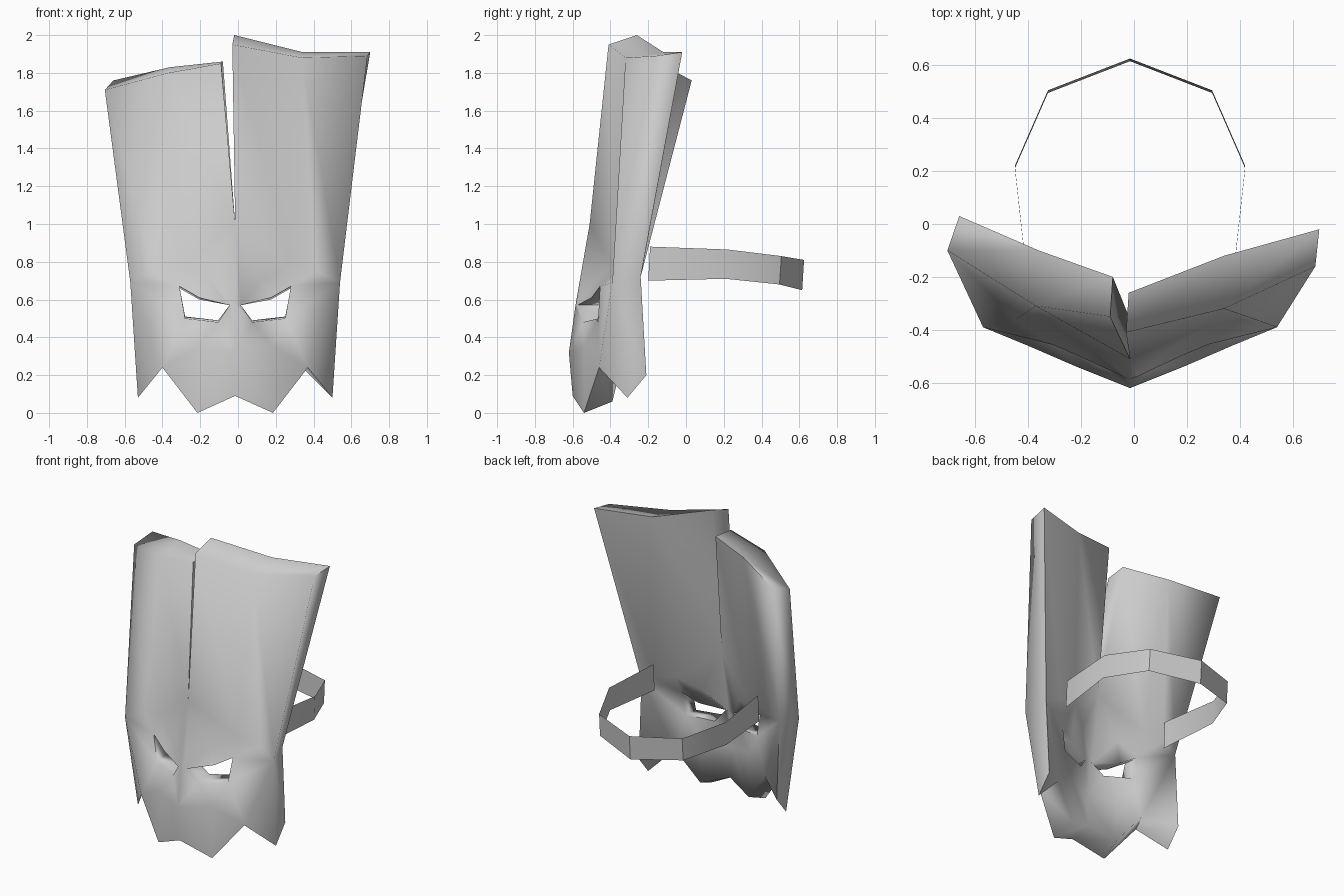
import bpy, bmesh, math

cube = bpy.data.objects.get("Cube")
if cube:
    bpy.data.objects.remove(cube, do_unlink=True)

MID = -0.015  # symmetry line of the face

grey = bpy.data.materials.new("plain grey")
grey.use_nodes = True
colour = (0.6, 0.6, 0.6, 1)
grey.diffuse_color = colour
grey.node_tree.nodes["Principled BSDF"].inputs["Base Color"].default_value = colour


def finish(bm, name, angle):
    mesh = bpy.data.meshes.new(name)
    bm.to_mesh(mesh)
    bm.free()
    mesh.materials.append(grey)
    obj = bpy.data.objects.new(name, mesh)
    bpy.context.collection.objects.link(obj)
    bpy.ops.object.select_all(action="DESELECT")
    obj.select_set(True)
    bpy.context.view_layer.objects.active = obj
    bpy.ops.object.shade_smooth_by_angle(angle=math.radians(angle))


# Face landmarks: front position, then offset to the back surface
seam = {
    "split": ((0, -.51, 1.0), (0, .15, 0)),
    "bridge": ((0, -.585, .57), (0, .15, 0)),
    "nose": ((0, -.62, .32), (0, .15, 0)),
    "chin": ((0, -.60, .09), (0, .15, .03)),
}
side = {
    "brow": ((.14, -.48, .70), (0, .14, .02)),
    "valley": ((.29, -.385, .78), (-.02, .13, .02)),
    "ridge": ((.43, -.36, .75), (-.02, .13, .02)),
    "temple": ((.555, -.39, .69), (-.04, .15, .03)),
    "eye_in": ((.03, -.575, .57), (0, .13, 0)),
    "eye_top": ((.19, -.50, .61), (0, .12, -.01)),
    "eye_out": ((.295, -.455, .67), (0, .11, -.01)),
    "lid_out": ((.265, -.465, .50), (0, .11, .01)),
    "lid_in": ((.09, -.545, .48), (0, .13, .01)),
    "cheek": ((.20, -.54, .35), (-.03, .14, 0)),
    "notch": ((.385, -.46, .24), (-.05, .12, .02)),
    "spike": ((.515, -.31, .08), (0, .10, .12)),
    "jaw": ((.20, -.54, 0), (-.02, .15, .06)),
}
# The two uneven crest panels, in true x
crest = {
    1: {"inner": ((-.03, -.41, 1.95), (.01, .15, .05)),
        "middle": ((.34, -.32, 1.88), (0, .20, .03)),
        "outer": ((.685, -.16, 1.89), (.015, .14, .02))},
    -1: {"inner": ((-.09, -.35, 1.85), (.01, .15, .01)),
         "middle": ((-.37, -.31, 1.80), (.01, .21, .03)),
         "outer": ((-.705, -.10, 1.71), (.045, .13, .05))},
}
# Front patches of one half
patches = [
    ("inner", "split", "valley", "middle"),
    ("split", "brow", "valley"),
    ("middle", "valley", "ridge"),
    ("middle", "ridge", "temple", "outer"),
    ("split", "bridge", "eye_in", "brow"),
    ("brow", "eye_in", "eye_top"),
    ("brow", "eye_top", "eye_out", "valley"),
    ("valley", "eye_out", "ridge"),
    ("ridge", "eye_out", "temple"),
    ("bridge", "nose", "lid_in", "eye_in"),
    ("nose", "cheek", "lid_in"),
    ("lid_in", "cheek", "lid_out"),
    ("cheek", "notch", "lid_out"),
    ("eye_out", "lid_out", "temple"),
    ("lid_out", "notch", "temple"),
    ("notch", "spike", "temple"),
    ("nose", "chin", "jaw", "cheek"),
    ("cheek", "jaw", "notch"),
]

# Mask shell: front, matching back, and walls along every open edge
bm = bmesh.new()
back = {}


def add_pair(pos, off, sign, origin):
    x, y, z = pos
    dx, dy, dz = off
    f = bm.verts.new((origin + x * sign, y, z))
    back[f] = bm.verts.new((origin + (x + dx) * sign, y + dy, z + dz))
    return f


shared = {n: add_pair(*p, 1, MID) for n, p in seam.items()}
for sign in (1, -1):
    points = dict(shared)
    points.update({n: add_pair(*p, sign, MID) for n, p in side.items()})
    points.update({n: add_pair(*p, 1, 0) for n, p in crest[sign].items()})
    for patch in patches:
        loop = [points[n] for n in patch]
        bm.faces.new(loop if sign > 0 else loop[::-1])

front_faces = list(bm.faces)
walls = []
for edge in bm.edges:
    if len(edge.link_faces) == 1:
        loop = edge.link_loops[0]
        a, b = loop.vert, loop.link_loop_next.vert
        walls.append((b, a, back[a], back[b]))
for face in front_faces:
    bm.faces.new([back[v] for v in reversed(face.verts)])
for wall in walls:
    bm.faces.new(wall)
bmesh.ops.recalc_face_normals(bm, faces=bm.faces)
finish(bm, "mask_shell", 88)

# Head strap: thin band looping round behind
half = [(.39, -.20, .70, .88), (.435, .21, .71, .865),
        (.31, .495, .68, .83), (0, .615, .65, .81)]
path = [(MID - x, y, lo, hi) for x, y, lo, hi in half]
path += [(MID + x, y, lo, hi) for x, y, lo, hi in reversed(half[:-1])]
bm = bmesh.new()
rows = [(bm.verts.new((x, y, lo)), bm.verts.new((x, y + .01, hi)))
        for x, y, lo, hi in path]
for (a, b), (c, d) in zip(rows, rows[1:]):
    bm.faces.new((a, b, d, c))
finish(bm, "head_strap", 30)
